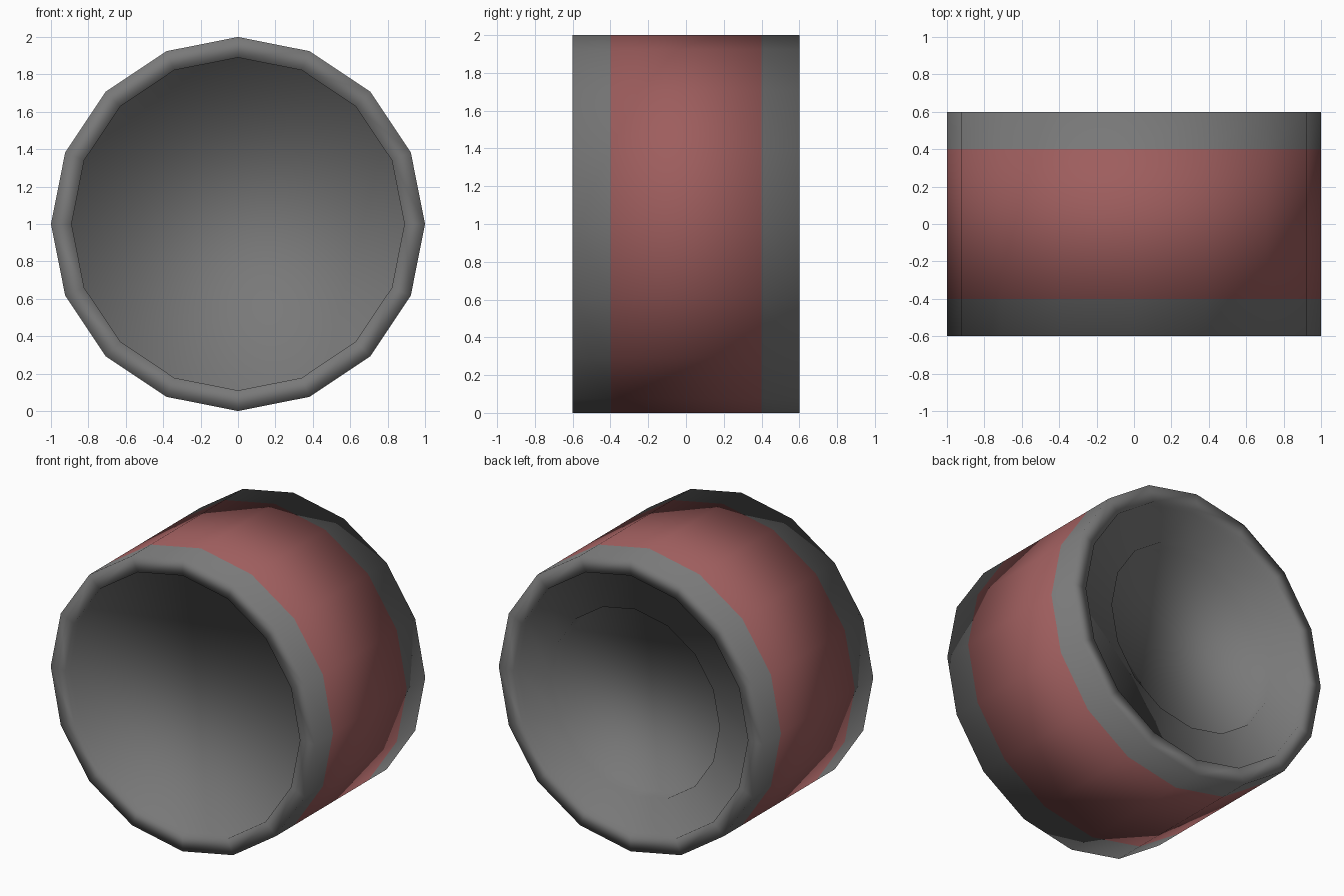
import bpy, math
from mathutils import Vector

if "Cube" in bpy.data.objects:
    bpy.data.objects.remove(bpy.data.objects["Cube"])

SIDES = 16


def material(name, rgb):
    m = bpy.data.materials.new(name)
    m.diffuse_color = (*rgb, 1.0)
    m.use_nodes = True
    m.node_tree.nodes["Principled BSDF"].inputs["Base Color"].default_value = m.diffuse_color
    return m


grey = material("dark grey", (0.19, 0.19, 0.19))
red = material("dull red", (0.34, 0.11, 0.11))

# Closed profile (radius, y) from the front recess floor round to the back recess floor
profile = [
    (0.89, -0.55), (0.89, -0.60),            # front recess and lip
    (1.00, -0.60), (1.00, -0.40),            # front tread edge
    (1.00, 0.40), (1.00, 0.60),              # red band, back tread edge
    (0.89, 0.60), (0.89, 0.55),              # back lip and first step
    (0.64, 0.55), (0.64, 0.45),              # second step and floor
]

# Spin the profile round the y axis, one vertex at the very top
verts, faces = [], []
for r, y in profile:
    for i in range(SIDES):
        a = 2 * math.pi * i / SIDES
        verts.append((r * math.sin(a), y, 1 + r * math.cos(a)))

for k in range(len(profile) - 1):
    for i in range(SIDES):
        j = (i + 1) % SIDES
        faces.append((k * SIDES + i, k * SIDES + j,
                      (k + 1) * SIDES + j, (k + 1) * SIDES + i))

# Recess floors
last = (len(profile) - 1) * SIDES
faces.append(tuple(reversed(range(SIDES))))
faces.append(tuple(last + i for i in range(SIDES)))

mesh = bpy.data.meshes.new("banded_drum")
mesh.from_pydata(verts, [], faces)
drum = bpy.data.objects.new("banded_drum", mesh)
bpy.context.collection.objects.link(drum)
mesh.materials.append(grey)
mesh.materials.append(red)

# Consistent outward normals
bpy.context.view_layer.objects.active = drum
drum.select_set(True)
bpy.ops.object.mode_set(mode='EDIT')
bpy.ops.mesh.select_all(action='SELECT')
bpy.ops.mesh.normals_make_consistent(inside=False)
bpy.ops.object.mode_set(mode='OBJECT')

# Red band on the outer wall between the two tread edges, smooth all over
for p in mesh.polygons:
    c = p.center
    outer = math.hypot(c.x, c.z - 1) > 0.96
    p.material_index = 1 if outer and abs(c.y) < 0.1 else 0
    p.use_smooth = True

# Shade the tread as one rounded surface running from lip to lip
normals = []
for v in mesh.vertices:
    n = v.normal.copy()
    if abs(abs(v.co.y) - 0.4) < 0.01 and math.hypot(v.co.x, v.co.z - 1) > 0.96:
        n = Vector((v.co.x, v.co.y / 0.6, v.co.z - 1)).normalized()
    normals.append(n)
mesh.normals_split_custom_set_from_vertices(normals)
